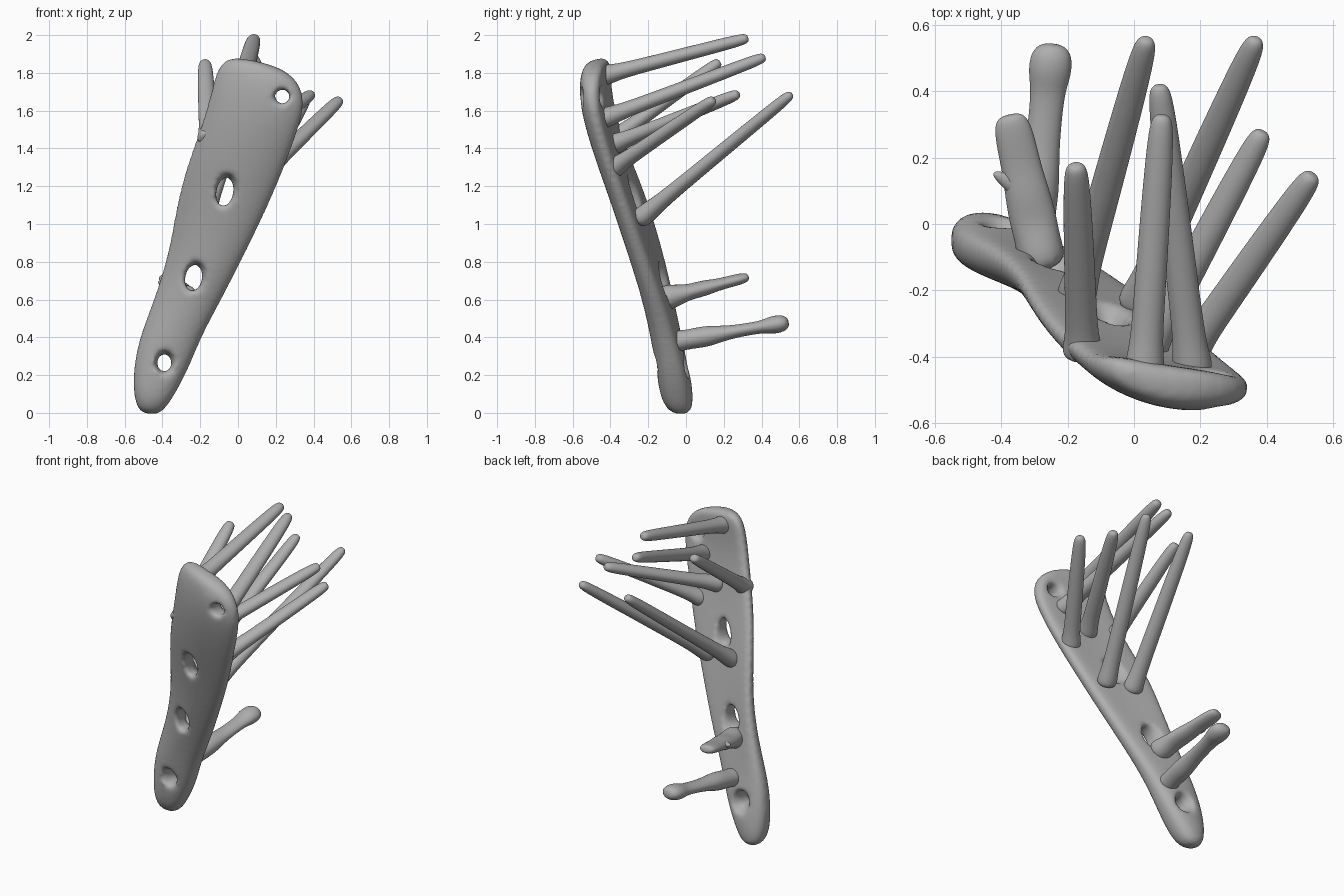
import bpy
import bmesh
from math import sin, cos, pi, radians
from mathutils import Vector, Matrix

if "Cube" in bpy.data.objects:
    bpy.data.objects.remove(bpy.data.objects["Cube"])

grey = bpy.data.materials.new("plain_grey")
grey.use_nodes = True
grey.diffuse_color = (0.43, 0.43, 0.43, 1)
grey.node_tree.nodes["Principled BSDF"].inputs["Base Color"].default_value = (0.43, 0.43, 0.43, 1)


def loft(name, rings):
    """Skin a list of closed point rings and cap both ends."""
    bm = bmesh.new()
    loops = [[bm.verts.new(p) for p in ring] for ring in rings]
    n = len(loops[0])
    for a, b in zip(loops, loops[1:]):
        for i in range(n):
            j = (i + 1) % n
            bm.faces.new((a[i], a[j], b[j], b[i]))
    bm.faces.new(loops[0][::-1])
    bm.faces.new(loops[-1])
    bmesh.ops.recalc_face_normals(bm, faces=bm.faces)
    mesh = bpy.data.meshes.new(name)
    bm.to_mesh(mesh)
    bm.free()
    mesh.materials.append(grey)
    obj = bpy.data.objects.new(name, mesh)
    bpy.context.collection.objects.link(obj)
    return obj


def activate(obj):
    bpy.ops.object.select_all(action="DESELECT")
    obj.select_set(True)
    bpy.context.view_layer.objects.active = obj


def subdivide(obj, levels):
    mod = obj.modifiers.new("round", "SUBSURF")
    mod.levels = mod.render_levels = levels


# Plate: left x, left z, right x, right z, centre y, half thickness, edge curl, slant
rows = [
    (-.515, -.005, -.42, -.015, -.025, .045, 0, 0),
    (-.55, .06, -.36, .05, -.045, .088, 0, -.005),
    (-.56, .2, -.265, .22, -.066, .09, .005, -.01),
    (-.53, .39, -.195, .4, -.105, .08, .015, -.02),
    (-.445, .6, -.085, .6, -.155, .072, .025, -.035),
    (-.365, .86, .05, .86, -.235, .068, .035, -.055),
    (-.325, 1.13, .18, 1.13, -.325, .067, .04, -.06),
    (-.265, 1.34, .265, 1.34, -.405, .065, .04, -.055),
    (-.185, 1.55, .335, 1.53, -.47, .065, .04, -.045),
    (-.14, 1.72, .36, 1.66, -.495, .066, .035, -.04),
    (-.11, 1.835, .315, 1.775, -.49, .066, .03, -.035),
    (-.04, 1.895, .19, 1.845, -.475, .05, .02, -.02),
]
rings = []
for lx, lz, rx, rz, yc, t, curl, slant in rows:
    ring = []
    for k in range(20):
        a = 2 * pi * k / 20
        u = cos(a)
        s = sin(a)
        v = abs(s) ** 0.7 * (1 if s > 0 else -1)
        ring.append(((lx + rx) / 2 + (rx - lx) / 2 * u,
                     yc + curl * u * u + slant * u + t * v,
                     (lz + rz) / 2 + (rz - lz) / 2 * u))
    rings.append(ring)
plate = loft("plate", rings)
subdivide(plate, 2)

# Hourglass cutters for the holes: x, z, centre y, half width, half height, tilt
holes = [(.235, 1.675, -.5, .037, .035, 0), (-.07, 1.17, -.335, .042, .075, 10),
         (-.235, .715, -.185, .042, .068, 10), (-.39, .265, -.08, .036, .044, 0)]
for x, z, yc, w, h, tilt in holes:
    turn = Matrix.Rotation(radians(tilt), 3, "Y")
    rings = []
    for dy, flare in ((-.2, .07), (-.08, .022), (-.03, .003), (.03, .003), (.08, .03), (.2, .08)):
        rings.append([Vector((x, yc + dy, z)) + turn @ Vector(((w + flare) * cos(a), 0, (h + flare) * sin(a)))
                      for a in (2 * pi * k / 32 for k in range(32))])
    cutter = loft("hole_cutter", rings)
    cutter.hide_render = True
    cut = plate.modifiers.new("hole", "BOOLEAN")
    cut.operation = "DIFFERENCE"
    cut.solver = "EXACT"
    cut.object = cutter

# Soften the hole rims
remesh = plate.modifiers.new("remesh", "REMESH")
remesh.mode = "VOXEL"
remesh.voxel_size = 0.014
remesh.use_smooth_shade = True
soft = plate.modifiers.new("soften", "SMOOTH")
soft.factor = 0.5
soft.iterations = 8
activate(plate)
for mod in list(plate.modifiers):
    bpy.ops.object.modifier_apply(modifier=mod.name)
for obj in [o for o in bpy.data.objects if o.name.startswith("hole_cutter")]:
    bpy.data.objects.remove(obj)


def pin(name, base, tip, stations):
    """Round rod; stations are (fraction along, horizontal radius, vertical radius)."""
    base, tip = Vector(base), Vector(tip)
    axis = (tip - base).normalized()
    side = axis.cross(Vector((0, 0, 1))).normalized()
    up = side.cross(axis)
    rings = [[base.lerp(tip, f) + side * (rh * cos(a)) + up * (rv * sin(a))
              for a in (2 * pi * k / 12 for k in range(12))] for f, rh, rv in stations]
    obj = loft(name, rings)
    subdivide(obj, 2)
    activate(obj)
    bpy.ops.object.shade_smooth()
    return obj


# Upper pins: slim, lightly tapered, with a small flared foot
slim = [(0, .062, .055), (.05, .062, .056), (.1, .055, .049), (.18, .05, .042), (.4, .049, .039),
        (.75, .045, .036), (.95, .039, .033), (.99, .028, .025), (1, .012, .012)]
upper = {
    "top_pin": ((.03, -.46, 1.78), (.085, .33, 1.985)),
    "upper_middle_pin": ((.18, -.46, 1.55), (.075, .42, 1.885)),
    "upper_right_pin": ((-.155, -.4, 1.44), (-.175, .18, 1.86)),
    "inner_left_pin": ((.03, -.4, 1.415), (.39, .28, 1.69)),
    "outer_left_pin": ((.155, -.4, 1.285), (.54, .15, 1.66)),
    "long_right_pin": ((-.18, -.24, 1.03), (.04, .56, 1.69)),
    "long_left_pin": ((0, -.26, 1.015), (.37, .56, 1.69)),
}
for name, (base, tip) in upper.items():
    pin(name, base, tip, slim)

# Lower pins: flat and lumpy
pin("lower_pin", (-.27, -.14, .6), (-.375, .33, .72),
    [(0, .08, .08), (.2, .07, .06), (.32, .075, .042), (.5, .07, .045), (.65, .062, .032),
     (.85, .062, .032), (.97, .052, .028), (1, .025, .015)])
pin("bottom_pin", (-.31, -.1, .37), (-.245, .545, .48),
    [(0, .07, .07), (.15, .06, .05), (.32, .068, .062), (.48, .055, .038), (.65, .052, .034),
     (.78, .054, .034), (.86, .068, .05), (.95, .066, .048), (1, .035, .025)])
# Small burr on the side of the lower pin
pin("burr", (-.33, .1, .66), (-.425, .155, .695),
    [(0, .04, .03), (.6, .025, .02), (1, .008, .008)])
